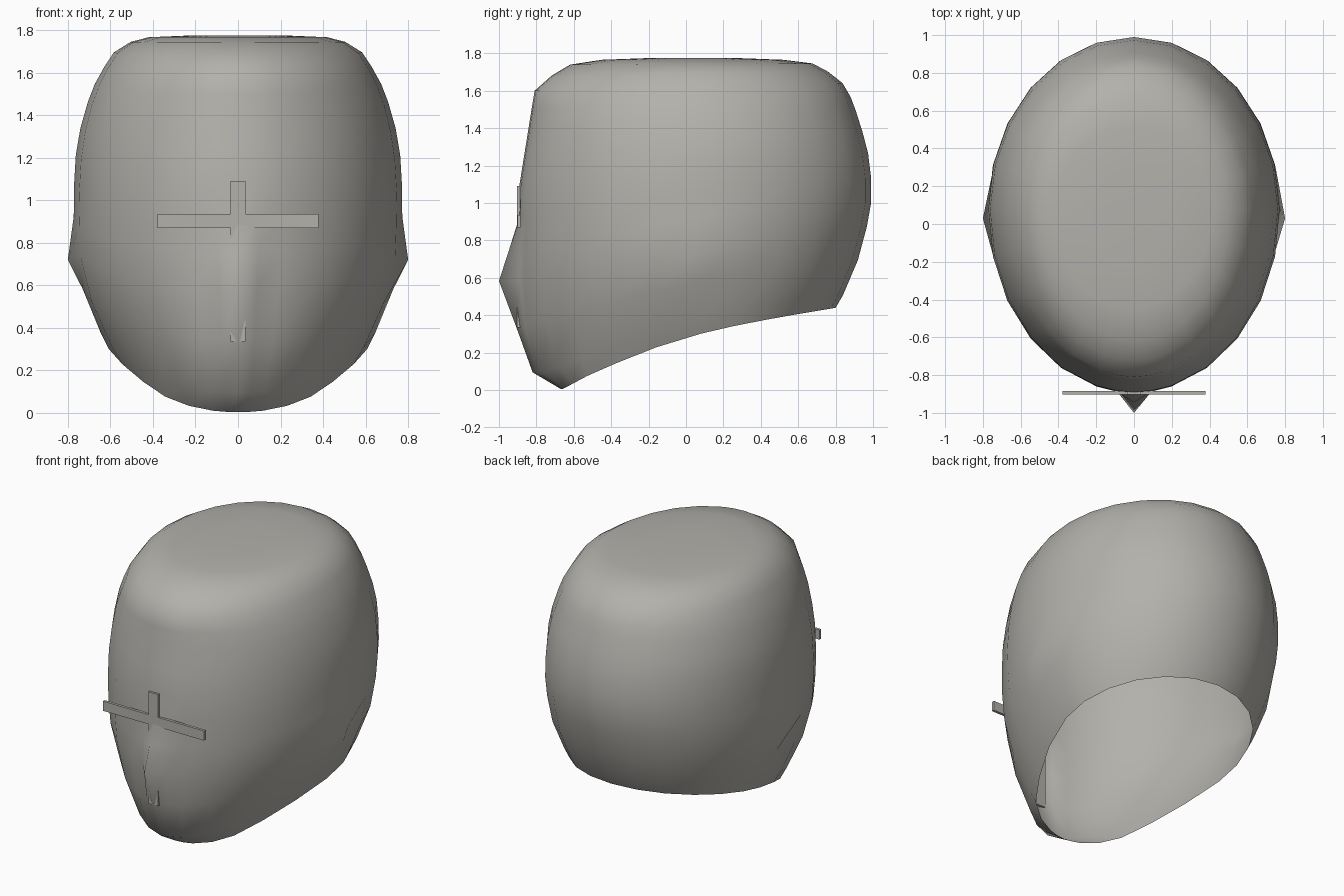
import bpy, bmesh, math

if "Cube" in bpy.data.objects:
    bpy.data.objects.remove(bpy.data.objects["Cube"])

grey = bpy.data.materials.new("warm grey")
grey.diffuse_color = (0.45, 0.44, 0.41, 1)
grey.use_nodes = True
grey.node_tree.nodes["Principled BSDF"].inputs["Base Color"].default_value = grey.diffuse_color


def interp(table, v):
    """Piecewise linear lookup in a list of (key, value) pairs."""
    for (a, p), (b, q) in zip(table, table[1:]):
        if v <= b:
            return p + (q - p) * max(0, (v - a) / (b - a))
    return table[-1][1]


# Head profiles by height: front, back and half width
FRONT = [(0, -.66), (.09, -.80), (.34, -.87), (.58, -.895), (.92, -.892), (1.1, -.89),
         (1.6, -.81), (1.68, -.72), (1.74, -.62), (1.766, -.45)]
BACK = [(0, .6), (.44, .80), (.56, .87), (.78, .95), (1.0, .99), (1.2, .99), (1.36, .95),
        (1.55, .89), (1.67, .82), (1.75, .67), (1.766, .52)]
WIDTH = [(0, .45), (.16, .52), (.32, .62), (.54, .72), (.72, .765), (1.0, .775),
         (1.22, .762), (1.4, .73), (1.58, .66), (1.73, .56), (1.766, .42)]
# Opening edge: height by depth
RIM = [(-.66, .005), (-.52, .08), (-.22, .21), (.14, .32), (.5, .39), (.8, .44)]
LEVELS = [0, .09, .34, .58, .75, .92, 1.1, 1.25, 1.4, 1.5, 1.6, 1.68, 1.74, 1.766]
TOP, MID = 1.766, .08


def section(angle, z):
    """Point of the egg-shaped section; angle 0 faces the front."""
    c = math.cos(angle)
    reach = MID - interp(FRONT, z) if c > 0 else interp(BACK, z) - MID
    return interp(WIDTH, z) * math.sin(angle), MID - c * reach


def rim_height(angle):
    z = .2
    for _ in range(40):
        z = .5 * z + .5 * interp(RIM, section(angle, z)[1])
    return z


# Head shell, open underneath
degrees = sorted(list(range(0, 360, 15)) + [7, 353])
bm = bmesh.new()
rings = []
for k, level in enumerate(LEVELS):
    ring = []
    for d in degrees:
        a = math.radians(d)
        low = rim_height(a)
        z = low + level / TOP * (TOP - low)
        x, y = section(a, z)
        # pointed nose ridge and pointed ears
        if d == 0 and k in (1, 2, 3, 4):
            y = (-.82, -.91, -1.0, -.945)[k - 1]
        if d in (90, 270) and k == 3:
            x, y, z = math.copysign(.80, x), .03, .72
        ring.append(bm.verts.new((x, y, z)))
    rings.append(ring)
n = len(degrees)
for lower, upper in zip(rings, rings[1:]):
    for i in range(n):
        j = (i + 1) % n
        bm.faces.new((lower[i], lower[j], upper[j], upper[i]))
# gently domed crown
crown = [bm.verts.new((v.co.x * .5, v.co.y * .5 + .02, 1.775)) for v in rings[-1]]
for i in range(n):
    j = (i + 1) % n
    bm.faces.new((rings[-1][i], rings[-1][j], crown[j], crown[i]))
bm.faces.new(crown)
for f in bm.faces:
    f.smooth = True
mesh = bpy.data.meshes.new("head_shell")
bm.to_mesh(mesh)
bm.free()
mesh.materials.append(grey)
bpy.context.collection.objects.link(bpy.data.objects.new("head_shell", mesh))


# Guide bars crossing the face
def bar(name, x, z0, z1, y0, y1):
    bpy.ops.mesh.primitive_cube_add(size=1, location=(0, (y0 + y1) / 2, (z0 + z1) / 2))
    ob = bpy.context.object
    ob.name = name
    ob.scale = (2 * x, y1 - y0, z1 - z0)
    bpy.ops.object.transform_apply(location=False, rotation=False, scale=True)
    ob.data.materials.append(grey)


bar("eye_line_bar", .378, .87, .935, -.902, -.884)
bar("centre_line_bar", .035, .335, 1.09, -.903, -.885)
